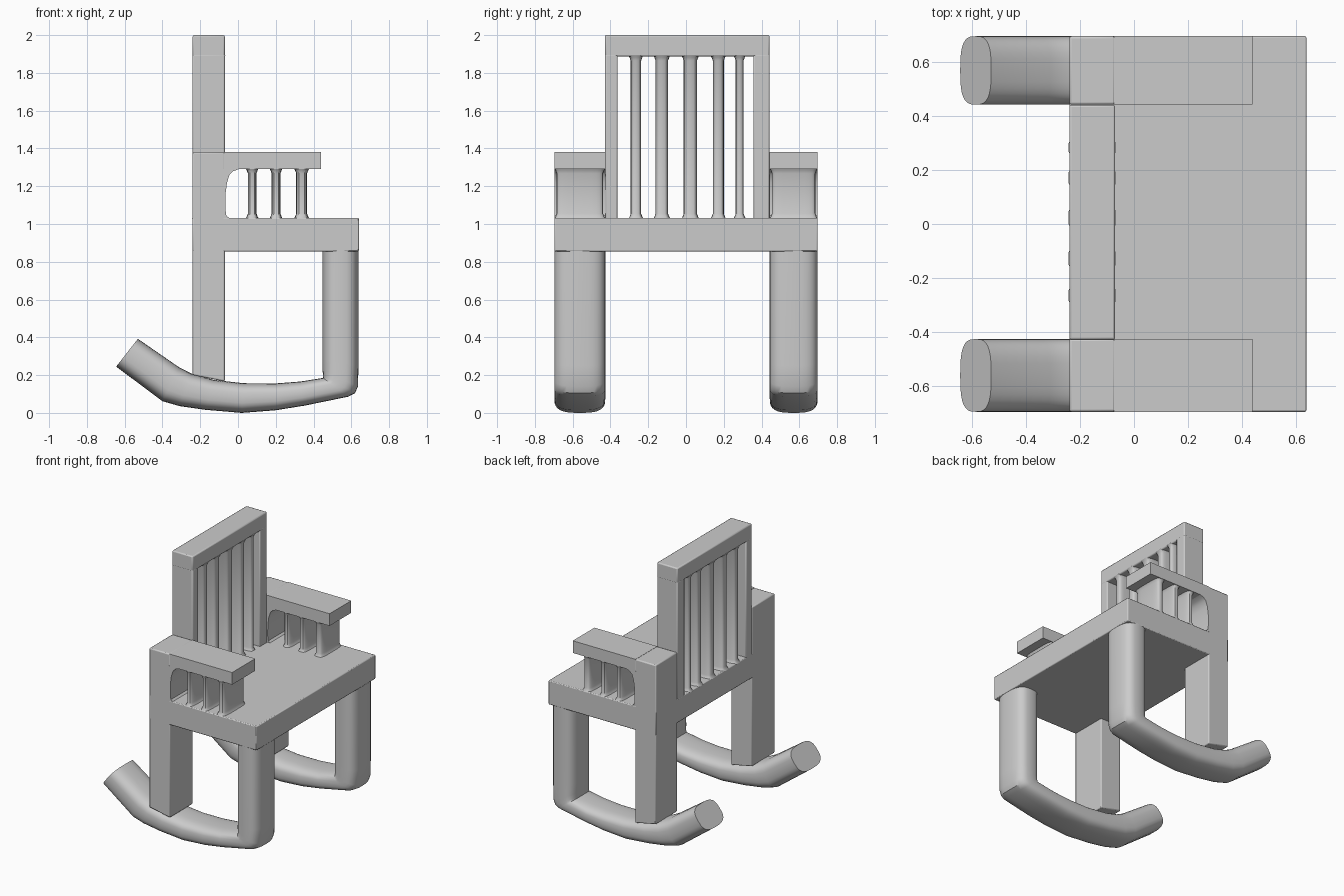
import bpy, bmesh, math
from mathutils import Vector

if "Cube" in bpy.data.objects:
    bpy.data.objects.remove(bpy.data.objects["Cube"])

wood = bpy.data.materials.new("grey")
wood.diffuse_color = (0.6, 0.6, 0.6, 1)
wood.use_nodes = True
wood.node_tree.nodes["Principled BSDF"].inputs["Base Color"].default_value = wood.diffuse_color


def loft(name, rings, bevel=0):
    """Skin a list of closed rings and cap both ends."""
    bm = bmesh.new()
    vs = [[bm.verts.new(p) for p in r] for r in rings]
    n = len(rings[0])
    for a, b in zip(vs, vs[1:]):
        for i in range(n):
            j = (i + 1) % n
            bm.faces.new((a[i], a[j], b[j], b[i]))
    bm.faces.new(vs[0])
    bm.faces.new(vs[-1])
    bmesh.ops.recalc_face_normals(bm, faces=bm.faces)
    me = bpy.data.meshes.new(name)
    bm.to_mesh(me)
    bm.free()
    me.materials.append(wood)
    me.shade_smooth()
    me.set_sharp_from_angle(angle=math.radians(35))
    ob = bpy.data.objects.new(name, me)
    bpy.context.collection.objects.link(ob)
    if bevel:
        m = ob.modifiers.new("soft edges", "BEVEL")
        m.width = bevel
        m.segments = 2
        m.limit_method = "ANGLE"
    return ob


def profile(name, xz, y0, y1, bevel=0):
    """Extrude an x-z outline along y."""
    return loft(name, [[(x, y, z) for x, z in xz] for y in (y0, y1)], bevel)


def box(name, x0, x1, y0, y1, z0, z1, bevel=0):
    return profile(name, [(x0, z0), (x1, z0), (x1, z1), (x0, z1)], y0, y1, bevel)


def squircle(c, u, v, n=32, power=3.0):
    """Rounded cross-section around c with half axes u and v."""
    pts = []
    for i in range(n):
        t = 2 * math.pi * i / n
        a, b = math.cos(t), math.sin(t)
        pts.append(c + u * math.copysign(abs(a) ** (2 / power), a)
                   + v * math.copysign(abs(b) ** (2 / power), b))
    return pts


def slat(name, x0, x1, y0, y1, z0, z1):
    """Upright rounded slat, flared where it meets the frame."""
    c = Vector(((x0 + x1) / 2, (y0 + y1) / 2, 0))
    hx, hy = (x1 - x0) / 2, (y1 - y0) / 2
    rings = []
    for z, f in ((z0 - .005, .012), (z0 + .006, .006), (z0 + .022, 0),
                 (z1 - .022, 0), (z1 - .006, .006), (z1 + .005, .012)):
        rings.append(squircle(c + Vector((0, 0, z)), Vector((hx + f, 0, 0)),
                              Vector((0, hy + f, 0)), 24, 4.0))
    return loft(name, rings)


# Seat
box("seat", -0.24, 0.64, -0.697, 0.697, 0.855, 1.033, 0.006)

# Backrest: top rail, side stiles and slats
box("back_top_rail", -0.24, -0.07, -0.43, 0.442, 1.887, 2.0, 0.008)
box("back_stile_left", -0.24, -0.07, -0.43, -0.362, 1.02, 1.9, 0.008)
box("back_stile_right", -0.24, -0.07, 0.357, 0.442, 1.02, 1.9, 0.008)
for i, (y, w) in enumerate([(-0.265, .055), (-0.128, .066), (0.023, .07),
                            (0.171, .058), (0.284, .042)]):
    slat(f"back_slat_{i + 1}", -0.232, -0.078, y - w / 2, y + w / 2, 1.033, 1.887)

# Inner and outer outline of the front leg running into the rocker
path = [((-0.53, 0.392), (-0.645, 0.245)), ((-0.31, 0.24), (-0.40, 0.062)),
        ((-0.24, 0.205), (-0.31, 0.036)), ((-0.13, 0.175), (-0.17, 0.016)),
        ((0.03, 0.157), (0.02, 0.0)), ((0.20, 0.156), (0.20, 0.014)),
        ((0.33, 0.166), (0.35, 0.038)), ((0.45, 0.185), (0.585, 0.086)),
        ((0.45, 0.20), (0.62, 0.105)), ((0.447, 0.23), (0.635, 0.14)),
        ((0.447, 0.30), (0.638, 0.25)), ((0.447, 0.86), (0.638, 0.86))]

for side, y0, y1 in (("left", -0.697, -0.427), ("right", 0.443, 0.697)):
    yc, hy = (y0 + y1) / 2, (y1 - y0) / 2
    # Front leg and rocker
    rings = []
    for (xi, zi), (xo, zo) in path:
        c = Vector(((xi + xo) / 2, yc, (zi + zo) / 2))
        u = Vector(((xo - xi) / 2, 0, (zo - zi) / 2))
        rings.append(squircle(c, u, Vector((0, hy, 0))))
    loft(f"leg_and_rocker_{side}", rings)

    # Rear post with sloped foot
    profile(f"rear_post_{side}", [(-0.24, 0.2), (-0.07, 0.166), (-0.07, 1.38),
                                  (-0.24, 1.38)], y0, y1, 0.008)
    # Armrest and its curved bracket
    box(f"armrest_{side}", -0.075, 0.44, y0, y1, 1.29, 1.38)
    profile(f"arm_bracket_{side}",
            [(-0.08, 1.03), (-0.045, 1.03), (-0.062, 1.045), (-0.067, 1.08),
             (-0.066, 1.16), (-0.058, 1.22), (-0.045, 1.26), (-0.025, 1.28),
             (0.01, 1.292), (-0.08, 1.292)], y0, y1)
    # Arm slats
    for i, (x0, x1) in enumerate([(0.052, 0.098), (0.178, 0.225), (0.308, 0.366)]):
        slat(f"arm_slat_{side}_{i + 1}", x0, x1, y0 + .012, y1 - .012, 1.033, 1.29)
